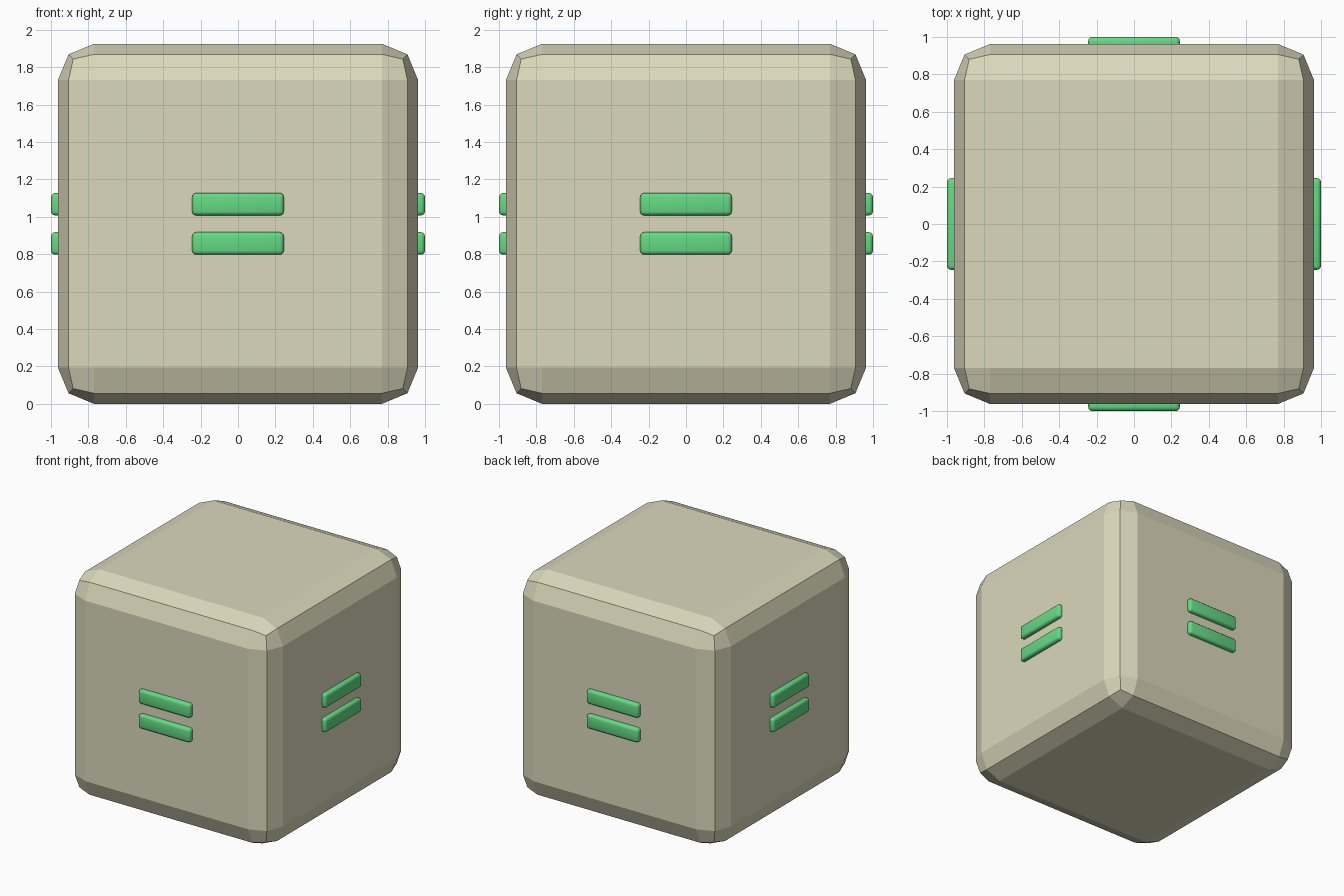
import bpy
from math import radians
from mathutils import Matrix

if "Cube" in bpy.data.objects:
    bpy.data.objects.remove(bpy.data.objects["Cube"])

HALF = 0.9625  # half width of the body


def material(name, rgb):
    m = bpy.data.materials.new(name)
    m.diffuse_color = (*rgb, 1)
    m.use_nodes = True
    m.node_tree.nodes["Principled BSDF"].inputs["Base Color"].default_value = m.diffuse_color
    return m


def box(name, centre, size, bevel, segments, mat):
    bpy.ops.mesh.primitive_cube_add(size=1)
    ob = bpy.context.object
    ob.name = name
    ob.data.transform(Matrix.Translation(centre) @ Matrix.Diagonal((*size, 1)))
    mod = ob.modifiers.new("Bevel", 'BEVEL')
    mod.width = bevel
    mod.segments = segments
    ob.data.materials.append(mat)
    return ob


cream = material("cream", (0.71, 0.69, 0.50))
green = material("green", (0.13, 0.70, 0.23))

# Body: flat-shaded cube with two-step bevel
box("body", (0, 0, HALF), (2 * HALF,) * 3, 0.193, 2, cream)

# Two raised green bars on each of the four sides
for i, side in enumerate(("front", "right", "back", "left")):
    for level, dz in (("upper", 0.105), ("lower", -0.105)):
        bar = box(f"{side}_{level}_bar", (0, -HALF, HALF + dz),
                  (0.49, 0.075, 0.12), 0.022, 3, green)
        bar.data.transform(Matrix.Rotation(radians(90 * i), 4, 'Z'))
        bpy.ops.object.shade_smooth()
